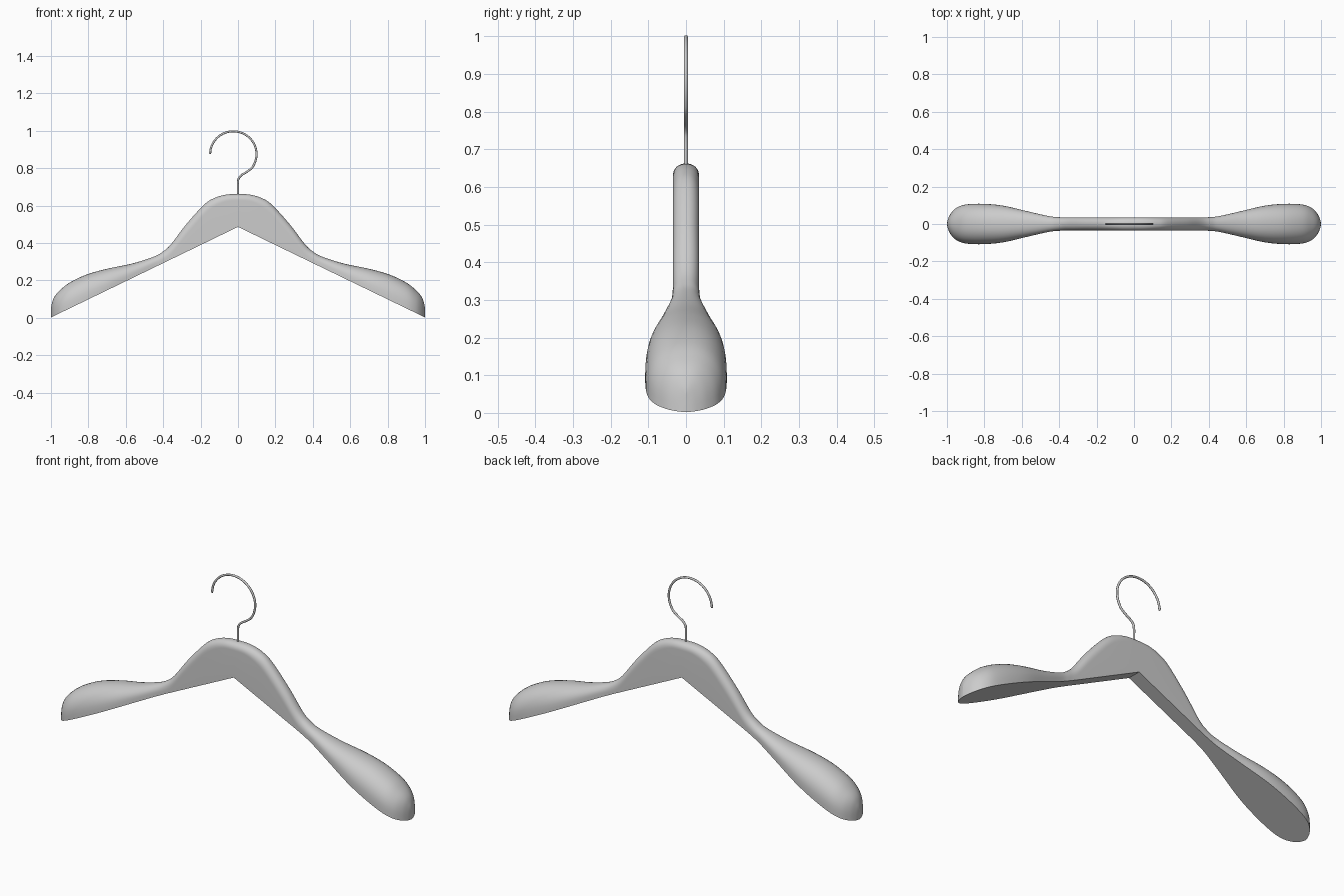
import bpy, bmesh, math
from mathutils import Vector

if "Cube" in bpy.data.objects:
    bpy.data.objects.remove(bpy.data.objects["Cube"])


def spline(points, steps):
    """Catmull-Rom interpolation through points of any dimension."""
    p = [Vector(q) for q in points]
    out = []
    for i in range(len(p) - 1):
        a, b, c = p[max(i - 1, 0)], p[i], p[i + 1]
        d = p[min(i + 2, len(p) - 1)]
        for k in range(steps):
            t = k / steps
            out.append(0.5 * (2 * b + (c - a) * t + (2 * a - 5 * b + 4 * c - d) * t * t
                              + (3 * b - a - 3 * c + d) * t ** 3))
    return out + [p[-1]]


# Arm stations: x, top height, half width, depth of the rounded top
stations = [
    (0, .662, .035, .035), (.06, .659, .035, .036), (.12, .643, .035, .045),
    (.18, .606, .035, .055), (.28, .496, .035, .06), (.36, .391, .035, .055),
    (.41, .348, .037, .045), (.46, .323, .043, .042), (.57, .289, .068, .06),
    (.70, .262, .098, .098), (.81, .231, .108, .118), (.90, .188, .104, .115),
    (.95, .149, .086, .10), (.98, .115, .056, .08), (.995, .078, .025, .055),
    (1.0, .05, 0, .03)]


# Wooden body: D-shaped sections lofted along one arm, mirrored
bm = bmesh.new()
rings = []
N = 20
for x, top, hw, r in spline(stations, 5):
    bot = .486 - .484 * x
    hw = max(hw, 0)
    r = min(r, top - bot)
    sec = [(-hw, bot)]
    for k in range(N + 1):
        a = math.pi * (1 - k / N)
        c, s = math.cos(a), math.sin(a)
        sec.append((hw * math.copysign(abs(c) ** .9, c), top - r + r * abs(s) ** .9))
    sec.append((hw, bot))
    rings.append([bm.verts.new((x, y, z)) for y, z in sec])
for a, b in zip(rings, rings[1:]):
    for i in range(len(a)):
        j = (i + 1) % len(a)
        bm.faces.new((a[i], a[j], b[j], b[i]))
bmesh.ops.remove_doubles(bm, verts=bm.verts, dist=.0003)
bmesh.ops.recalc_face_normals(bm, faces=bm.faces)
me = bpy.data.meshes.new("hanger_body")
bm.to_mesh(me)
bm.free()
# open half shell: make sure the normals face outward (bottom faces point down)
low = min(me.polygons, key=lambda f: f.center.z - .486 + .484 * f.center.x
          if f.center.x < .5 else 9)
if low.normal.z > 0:
    me.flip_normals()
body = bpy.data.objects.new("hanger_body", me)
bpy.context.collection.objects.link(body)
bpy.context.view_layer.objects.active = body
body.select_set(True)
mod = body.modifiers.new("mirror", 'MIRROR')
mod.use_clip = True
bpy.ops.object.modifier_apply(modifier=mod.name)
bpy.ops.object.shade_smooth_by_angle(angle=math.radians(40))

# Wire hook: straight stem, S bend, then a big open arc
path = [(0, .64), (0, .69), (0, .725), (.004, .745), (.018, .762), (.042, .777)]
for d in range(-38, 179, 12):
    a = math.radians(d)
    path.append((-.025 + .124 * math.cos(a), .875 + .122 * math.sin(a)))
path.append((-.150, .888))
pts = spline(path, 4)
cu = bpy.data.curves.new("wire_hook", 'CURVE')
cu.dimensions = '3D'
cu.bevel_depth = .0055
cu.bevel_resolution = 3
cu.use_fill_caps = True
sp = cu.splines.new('POLY')
sp.points.add(len(pts) - 1)
for q, p in zip(sp.points, pts):
    q.co = (p[0], 0, p[1], 1)
sp.use_smooth = True
hook = bpy.data.objects.new("wire_hook", cu)
bpy.context.collection.objects.link(hook)
